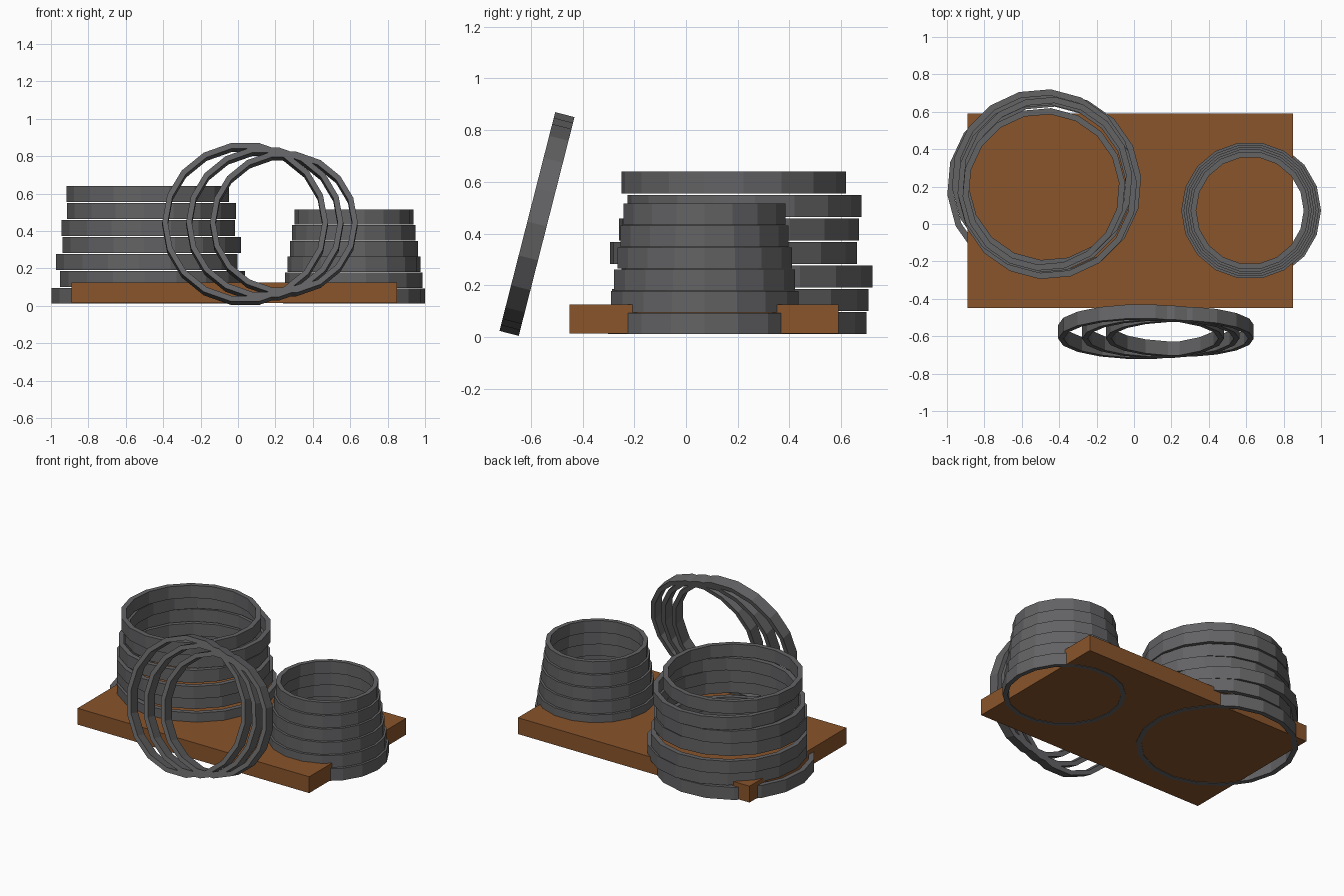
import bpy, bmesh, math
from mathutils import Matrix

if "Cube" in bpy.data.objects:
    bpy.data.objects.remove(bpy.data.objects["Cube"])

SIDES = 18


def material(name, color):
    m = bpy.data.materials.new(name)
    m.diffuse_color = (*color, 1)
    m.use_nodes = True
    m.node_tree.nodes["Principled BSDF"].inputs["Base Color"].default_value = m.diffuse_color
    return m


grey = material("dark_grey_metal", (0.125, 0.125, 0.13))
brown = material("brown_wood", (0.25, 0.09, 0.025))


def finish(name, bm, mat):
    mesh = bpy.data.meshes.new(name)
    bmesh.ops.recalc_face_normals(bm, faces=bm.faces[:])
    bm.to_mesh(mesh)
    bm.free()
    mesh.materials.append(mat)
    obj = bpy.data.objects.new(name, mesh)
    bpy.context.collection.objects.link(obj)
    return obj


def hoop(name, radius, height, center, wall=0.03, turn=0.0, tilt=0.0):
    """Flat-sided band, square in section, centred on its axis."""
    bm = bmesh.new()
    section = [(radius, -height / 2), (radius, height / 2),
               (radius - wall, height / 2), (radius - wall, -height / 2)]
    loops = []
    for i in range(SIDES):
        a = math.tau * i / SIDES + turn
        loops.append([bm.verts.new((r * math.cos(a), r * math.sin(a), z))
                      for r, z in section])
    for i in range(SIDES):
        p, q = loops[i], loops[(i + 1) % SIDES]
        for k in range(4):
            n = (k + 1) % 4
            bm.faces.new((p[k], q[k], q[n], p[n]))
    obj = finish(name, bm, grey)
    obj.location = center
    obj.rotation_euler = (tilt, 0, 0)
    return obj


# Wooden base board
bm = bmesh.new()
bmesh.ops.create_cube(bm, size=1, matrix=Matrix.Translation((-0.02, 0.07, 0.0695))
                      @ Matrix.Diagonal((1.74, 1.04, 0.111, 1)))
finish("base_board", bm, brown)

# Large, untidy stack: radius, x, y of each hoop from the bottom up
large = [(0.50, -0.50, 0.20), (0.497, -0.457, 0.21), (0.487, -0.488, 0.235),
         (0.479, -0.462, 0.183), (0.466, -0.479, 0.205),
         (0.454, -0.462, 0.227), (0.436, -0.482, 0.185)]
for i, (r, x, y) in enumerate(large):
    hoop(f"large_stack_hoop_{i + 1}", r, 0.085, (x, y, 0.0535 + 0.0905 * i),
         wall=0.033, turn=math.radians(5))

# Small, neat stack
for i in range(6):
    hoop(f"small_stack_hoop_{i + 1}", 0.38 - 0.0125 * i, 0.082,
         (0.62, 0.072, 0.052 + 0.0845 * i))

# Three overlapping hoops leaning back at the front
for i, (r, x) in enumerate([(0.443, 0.038), (0.42, 0.143), (0.395, 0.245)]):
    hoop(f"leaning_hoop_{i + 1}", r, 0.077, (x, -0.576, 0.437),
         tilt=math.radians(75.7))
